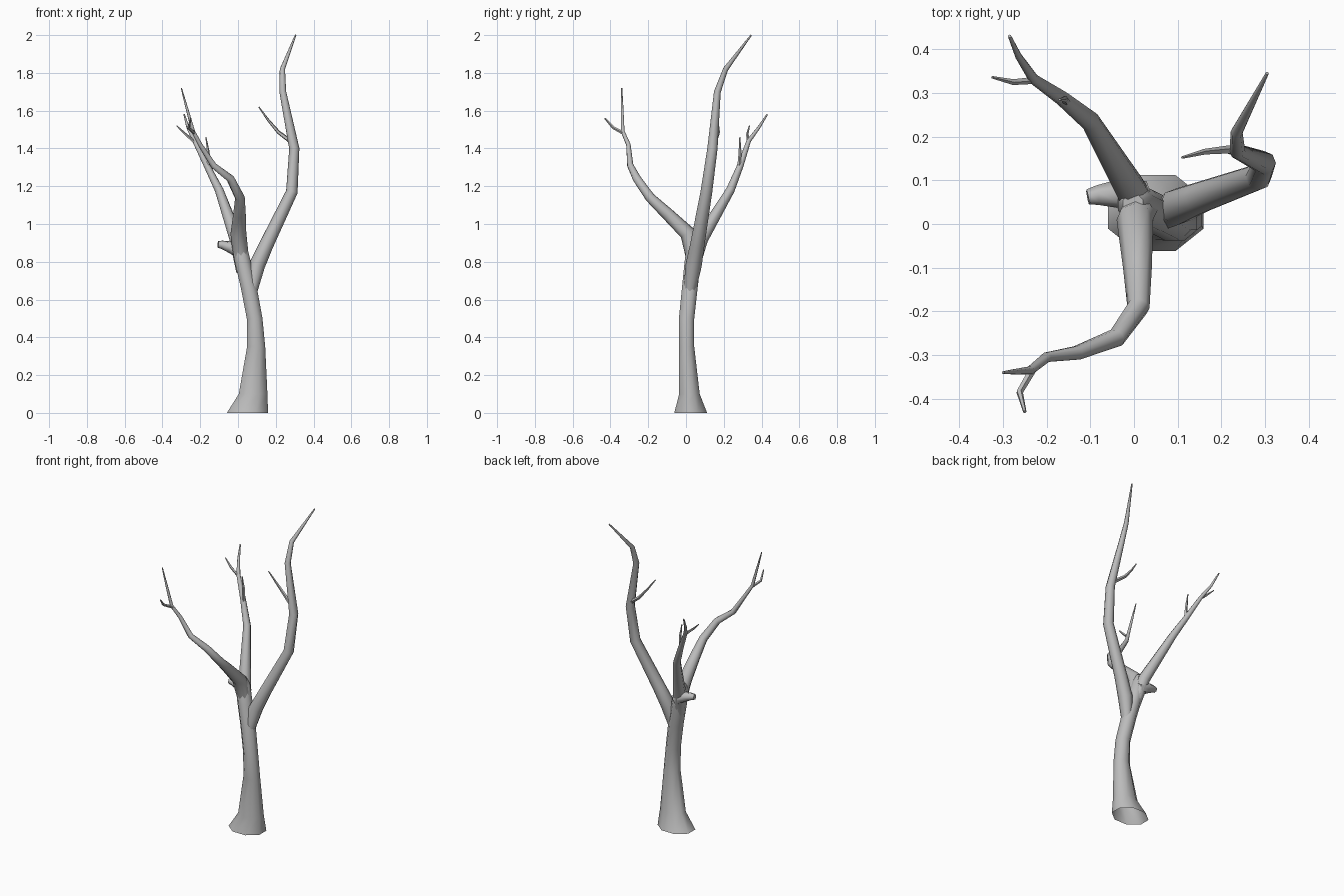
import bpy, bmesh, math
from mathutils import Vector

cube = bpy.data.objects.get("Cube")
if cube:
    bpy.data.objects.remove(cube, do_unlink=True)

bark = bpy.data.materials.new("grey_bark")
bark.use_nodes = True
bark.diffuse_color = (0.5, 0.5, 0.5, 1)
bark.node_tree.nodes["Principled BSDF"].inputs["Base Color"].default_value = (0.5, 0.5, 0.5, 1)


def skin_rings(name, rings, cap_start, cap_end):
    """Join rings of points into one smooth-shaded tube."""
    bm = bmesh.new()
    loops = [[bm.verts.new(p) for p in ring] for ring in rings]
    n = len(loops[0])
    for a, b in zip(loops, loops[1:]):
        for i in range(n):
            j = (i + 1) % n
            bm.faces.new((a[i], a[j], b[j], b[i]))
    if cap_start:
        bm.faces.new(loops[0][::-1])
    if cap_end:
        bm.faces.new(loops[-1])
    mesh = bpy.data.meshes.new(name)
    bm.to_mesh(mesh)
    bm.free()
    mesh.materials.append(bark)
    obj = bpy.data.objects.new(name, mesh)
    bpy.context.collection.objects.link(obj)
    bpy.ops.object.select_all(action='DESELECT')
    obj.select_set(True)
    bpy.context.view_layer.objects.active = obj
    bpy.ops.object.shade_smooth_by_angle(angle=math.radians(60))


def branch(name, path, sides):
    """Tapered tube along (x, y, z, radius) points."""
    pts = [Vector(p[:3]) for p in path]
    side = Vector((1, 0, 0))
    rings = []
    for i, p in enumerate(pts):
        before = (p - pts[i - 1]).normalized() if i else Vector()
        after = (pts[i + 1] - p).normalized() if i + 1 < len(pts) else Vector()
        along = (before + after).normalized()
        side = (side - along * side.dot(along)).normalized()
        up = along.cross(side)
        turns = [math.tau * k / sides for k in range(sides)]
        rings.append([p + path[i][3] * (side * math.cos(t) + up * math.sin(t)) for t in turns])
    skin_rings(name, rings, False, True)


# Trunk: x, y, z, half width, half depth, flared at the root
trunk = [(.05, .025, 0, .118, .094), (.08, .018, .1, .082, .059), (.096, .003, .35, .052, .044),
         (.088, .003, .5, .045, .044), (.058, .02, .66, .046, .045),
         (.025, .035, .8, .046, .046), (.002, .048, .91, .042, .045), (-.002, .045, .95, .025, .025)]
skin_rings("trunk", [[Vector((x + rx * math.cos(t), y + ry * math.sin(t), z))
                      for t in (math.tau * (k + .5) / 8 for k in range(8))]
                     for x, y, z, rx, ry in trunk], False, True)

# Three main limbs
branch("left_limb", [(.065, .015, .62, .03), (.1, .04, .78, .043), (.15, .06, .89, .038),
                     (.285, .108, 1.17, .031), (.298, .14, 1.4, .027), (.237, .166, 1.7, .018),
                     (.235, .21, 1.82, .014), (.305, .345, 2, .004)], 8)
branch("front_limb", [(.02, .045, .8, .04), (.002, .01, .95, .042), (.008, -.1, 1.055, .033),
                      (.01, -.19, 1.14, .026), (-.04, -.26, 1.24, .022), (-.13, -.295, 1.31, .017),
                      (-.2, -.305, 1.42, .012), (-.237, -.335, 1.49, .01),
                      (-.27, -.338, 1.61, .007), (-.3, -.34, 1.72, .003)], 8)
branch("back_limb", [(.025, .03, .75, .035), (-.008, .08, .92, .037), (-.1, .235, 1.18, .023),
                     (-.165, .288, 1.31, .017), (-.23, .332, 1.44, .012),
                     (-.265, .385, 1.51, .008), (-.285, .43, 1.58, .004)], 8)

# Broken stub on the right side
branch("broken_stub", [(.02, .06, .85, .04), (-.04, .07, .878, .033), (-.085, .066, .89, .023),
                       (-.106, .062, .892, .018)], 6)

# Thin twigs
branch("left_twig", [(.29, .15, 1.43, .013), (.215, .17, 1.485, .01), (.16, .165, 1.55, .007),
                     (.11, .152, 1.62, .003)], 5)
branch("front_twig", [(-.23, -.33, 1.48, .009), (-.262, -.385, 1.51, .008),
                      (-.25, -.43, 1.56, .004)], 5)
branch("back_outer_twig", [(-.22, .33, 1.425, .009), (-.278, .325, 1.475, .007),
                           (-.325, .336, 1.52, .003)], 5)
branch("back_inner_twig", [(-.155, .28, 1.29, .01), (-.158, .286, 1.38, .008),
                           (-.17, .285, 1.46, .003)], 5)
